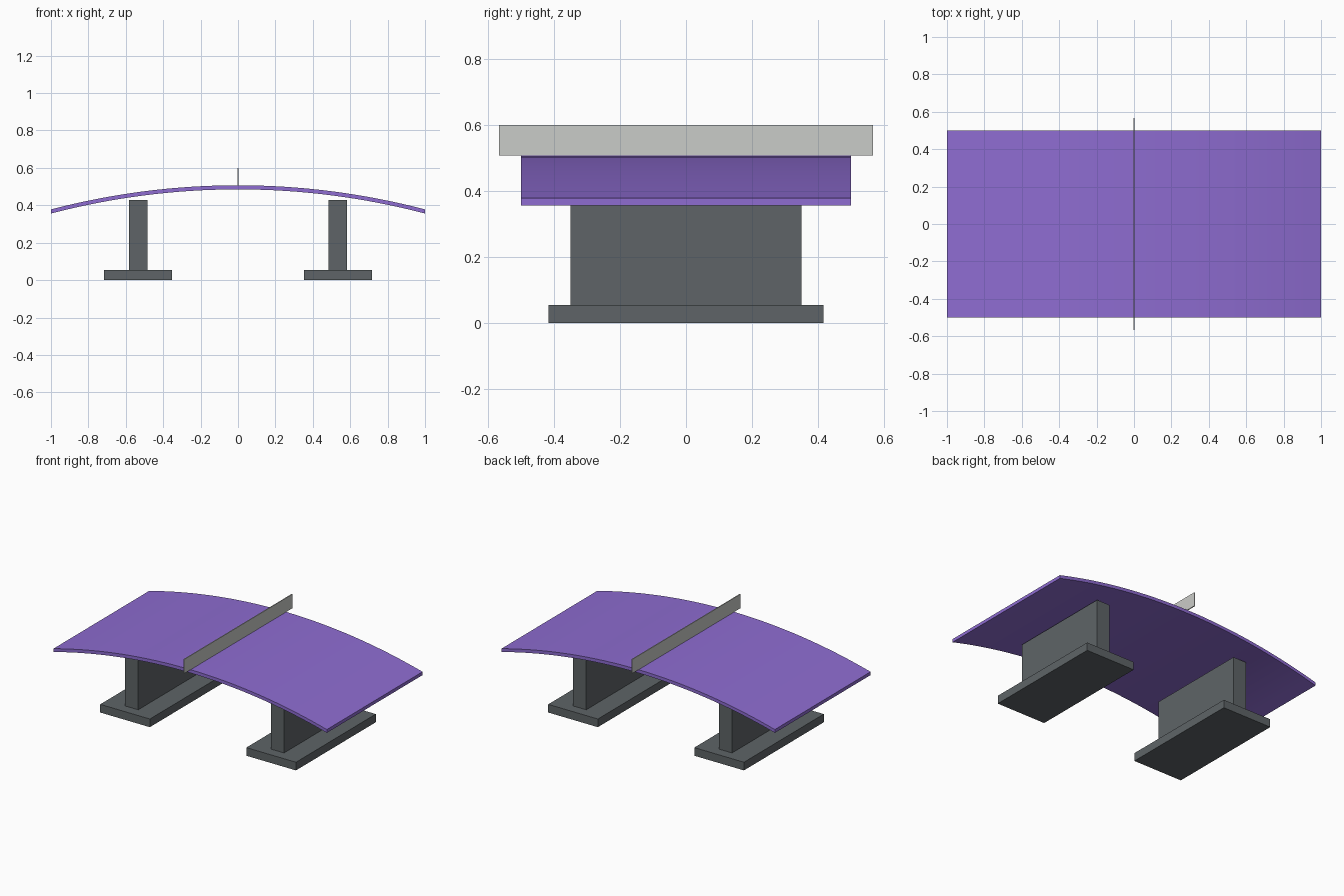
import bpy, bmesh, math

if "Cube" in bpy.data.objects:
    bpy.data.objects.remove(bpy.data.objects["Cube"])


def srgb(r, g, b):
    def lin(c):
        c /= 255
        return c / 12.92 if c <= 0.04045 else ((c + 0.055) / 1.055) ** 2.4
    return (lin(r), lin(g), lin(b), 1)


def material(name, rgb):
    m = bpy.data.materials.new(name)
    m.diffuse_color = srgb(*rgb)
    m.use_nodes = True
    m.node_tree.nodes["Principled BSDF"].inputs["Base Color"].default_value = m.diffuse_color
    return m


purple = material("purple", (142, 108, 209))
dark_grey = material("dark grey", (94, 100, 103))
light_grey = material("light grey", (202, 204, 200))


def finish(bm, name, mat):
    bmesh.ops.recalc_face_normals(bm, faces=bm.faces)
    me = bpy.data.meshes.new(name)
    bm.to_mesh(me)
    bm.free()
    me.materials.append(mat)
    ob = bpy.data.objects.new(name, me)
    bpy.context.collection.objects.link(ob)
    return ob


def box(name, mat, x, y, z):
    bm = bmesh.new()
    bmesh.ops.create_cube(bm, size=1)
    for v in bm.verts:
        v.co = [lo + (c + 0.5) * (hi - lo) for c, (lo, hi) in zip(v.co, (x, y, z))]
    return finish(bm, name, mat)


# Arched table top: arc profile extruded along y
TOP, SAG, THICK, N = 0.507, 0.129, 0.022, 32
R = (1 + SAG ** 2) / (2 * SAG)
xs = [R * math.sin(math.asin(1 / R) * (2 * i / N - 1)) for i in range(N + 1)]
arc = [(x, TOP - R + math.sqrt(R * R - x * x)) for x in xs]
profile = arc + [(x, z - THICK) for x, z in reversed(arc)]
bm = bmesh.new()
face = bm.faces.new([bm.verts.new((x, -0.5, z)) for x, z in profile])
ext = bmesh.ops.extrude_face_region(bm, geom=[face], use_keep_orig=True)
bmesh.ops.translate(bm, vec=(0, 1, 0),
                    verts=[g for g in ext["geom"] if isinstance(g, bmesh.types.BMVert)])
table = finish(bm, "table_top", purple)
bpy.context.view_layer.objects.active = table
table.select_set(True)
bpy.ops.object.shade_smooth_by_angle(angle=math.radians(30))

# Net plate standing across the crown
box("net", light_grey, (-0.003, 0.003), (-0.567, 0.567), (TOP, 0.6))

# Two supports: a wall on a wide foot
for side, s in (("left", -1), ("right", 1)):
    box(side + "_foot", dark_grey, sorted((s * 0.353, s * 0.716)), (-0.417, 0.417), (0, 0.054))
    box(side + "_leg", dark_grey, sorted((s * 0.485, s * 0.582)), (-0.35, 0.35), (0.054, 0.428))
